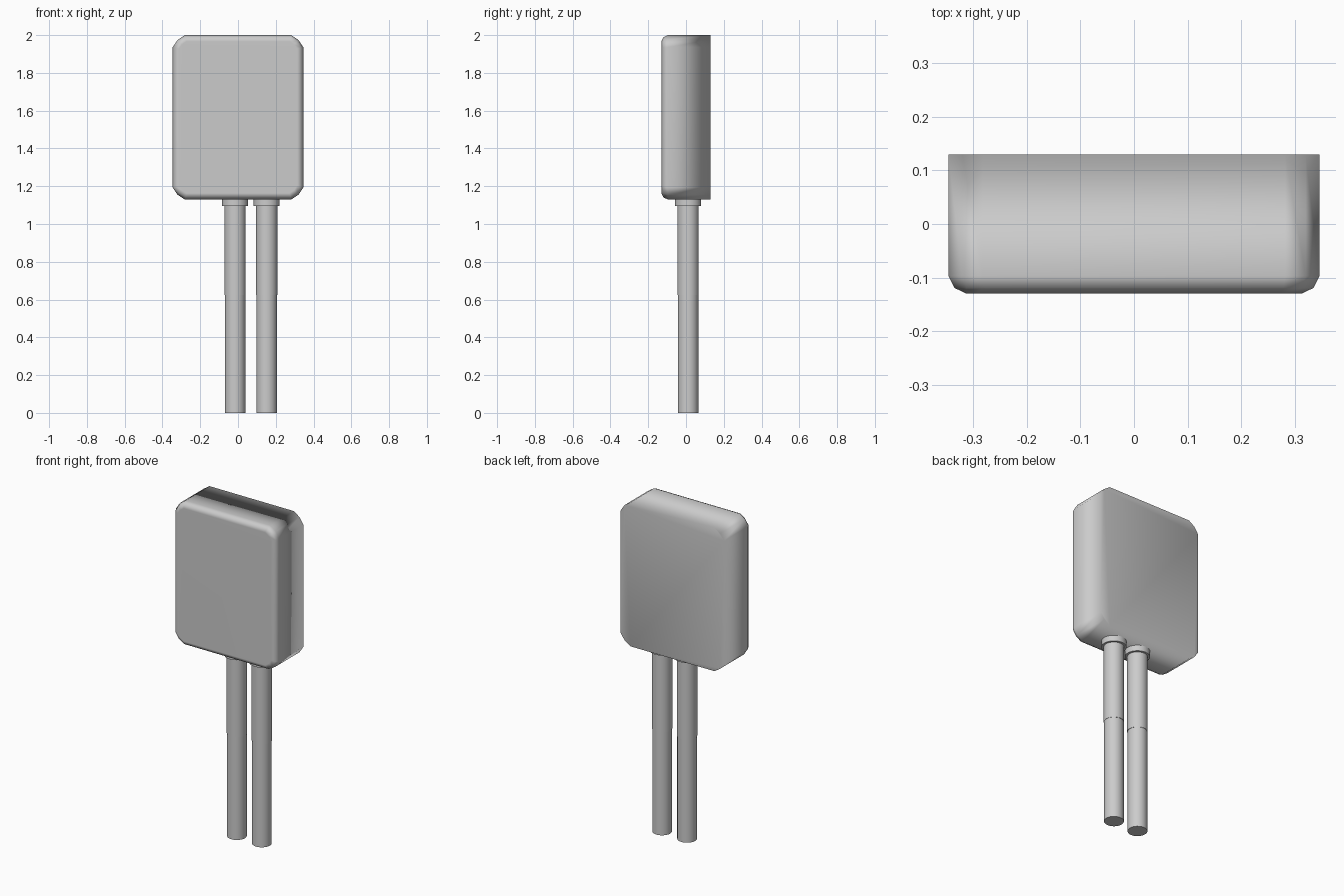
import bpy, bmesh
from mathutils import Vector

if "Cube" in bpy.data.objects:
    bpy.data.objects.remove(bpy.data.objects["Cube"])


def add_object(name, bm):
    bmesh.ops.recalc_face_normals(bm, faces=bm.faces)
    mesh = bpy.data.meshes.new(name)
    bm.to_mesh(mesh)
    bm.free()
    obj = bpy.data.objects.new(name, mesh)
    bpy.context.collection.objects.link(obj)
    return obj


def cylinder(name, x, y, radius, z0, z1, sides=32):
    bpy.ops.mesh.primitive_cylinder_add(vertices=sides, radius=radius, depth=z1 - z0,
                                        location=(x, y, (z0 + z1) / 2))
    obj = bpy.context.object
    obj.name = name
    bpy.ops.object.shade_smooth_by_angle()
    return obj


# Flat body block
HALF_X, HALF_Y, BOTTOM, TOP = 0.346, 0.13, 1.13, 2.0
bm = bmesh.new()
bmesh.ops.create_cube(bm, size=1)
for v in bm.verts:
    v.co = Vector((v.co.x * 2 * HALF_X, v.co.y * 2 * HALF_Y,
                   (BOTTOM + TOP) / 2 + v.co.z * (TOP - BOTTOM)))

# Cut-off corners seen from the front
corners = [e for e in bm.edges if abs(e.verts[0].co.y - e.verts[1].co.y) > 0.1]
bmesh.ops.bevel(bm, geom=corners, offset=0.064, offset_type='OFFSET',
                segments=2, profile=0.36, affect='EDGES')

# Softened front rim; the back rim stays square
rim = [e for e in bm.edges if all(v.co.y < -HALF_Y + 0.001 for v in e.verts)]
bmesh.ops.bevel(bm, geom=rim, offset=0.033, offset_type='OFFSET',
                segments=2, profile=0.45, affect='EDGES')
for f in bm.faces:
    f.smooth = True
body = add_object("body", bm)
normals = body.modifiers.new("weighted_normals", 'WEIGHTED_NORMAL')
normals.keep_sharp = True

# Two leads: collar, sleeve and slightly thinner pin
for side, x in (("left", -0.015), ("right", 0.152)):
    cylinder(side + "_collar", x, 0.011, 0.069, 1.095, 1.16)
    cylinder(side + "_sleeve", x, 0.011, 0.056, 0.624, 1.12)
    cylinder(side + "_pin", x, 0.011, 0.054, 0.0, 0.65)
